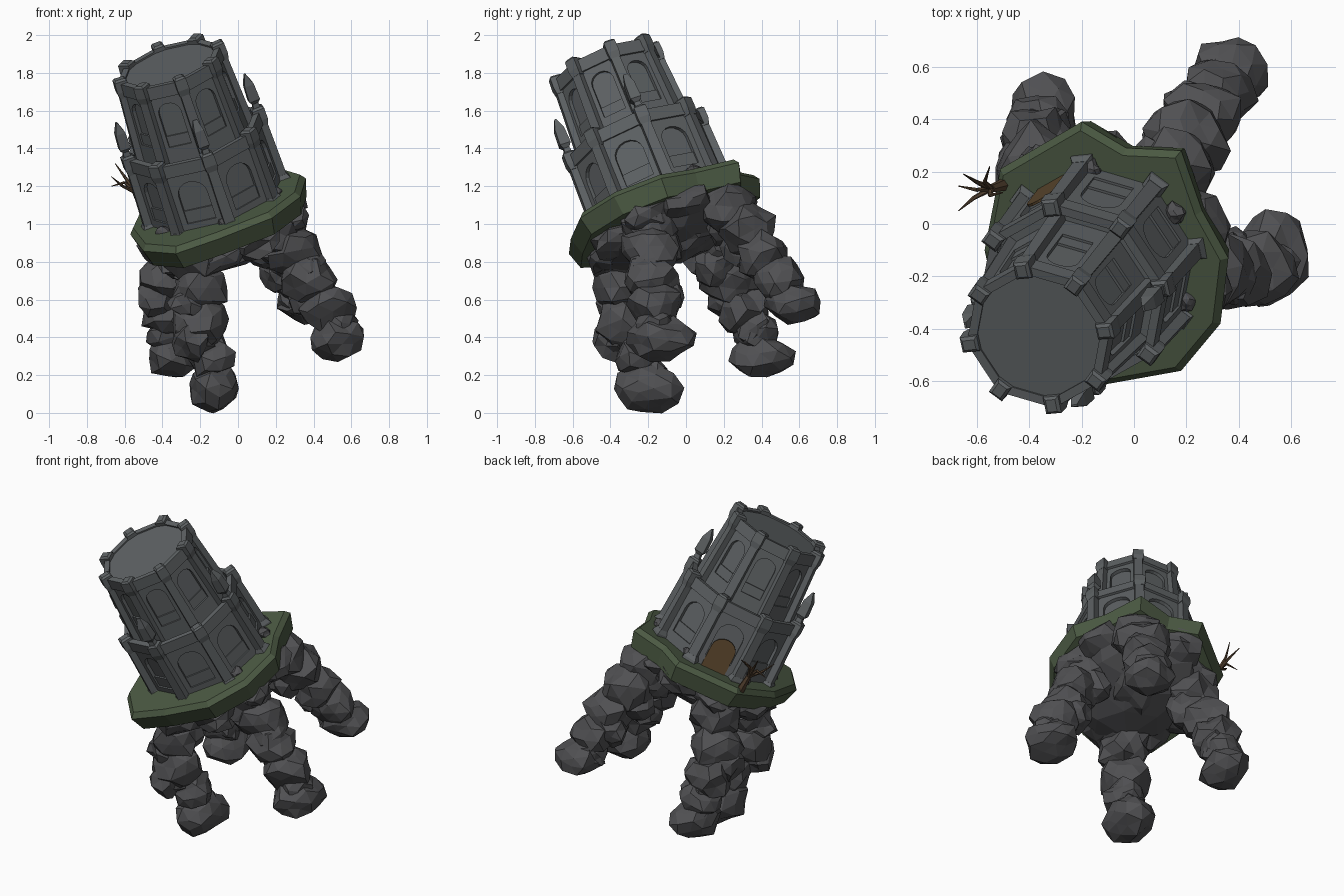
import bpy, bmesh, math, random
from mathutils import Vector, Matrix

if "Cube" in bpy.data.objects:
    bpy.data.objects.remove(bpy.data.objects["Cube"])

random.seed(7)
NORMAL = Vector((-0.297, -0.315, 0.90)).normalized()    # lean of the slab
AXIS = Vector((-0.297, -0.36, 0.88)).normalized()       # lean of the tower
BASE = Vector((-0.11, -0.12, 1.09))
UP = Vector((0, 0, 1))
TILT = Matrix.Translation(BASE) @ UP.rotation_difference(AXIS).to_matrix().to_4x4()
SIDES, TWIST = 8, math.radians(54)
STEP = 2 * math.pi / SIDES


def material(name, rgb):
    m = bpy.data.materials.new(name)
    m.diffuse_color = (*rgb, 1)
    m.use_nodes = True
    m.node_tree.nodes["Principled BSDF"].inputs["Base Color"].default_value = m.diffuse_color
    return m


STONE = material("stone", (0.11, 0.12, 0.125))
ROCK = material("rock", (0.08, 0.08, 0.085))
MOSS = material("moss", (0.07, 0.10, 0.055))
WOOD = material("wood", (0.09, 0.055, 0.03))


def finish(name, bm, mat, matrix=None):
    bmesh.ops.recalc_face_normals(bm, faces=bm.faces)
    me = bpy.data.meshes.new(name)
    bm.to_mesh(me)
    bm.free()
    me.materials.append(mat)
    ob = bpy.data.objects.new(name, me)
    if matrix:
        ob.matrix_world = matrix
    bpy.context.collection.objects.link(ob)
    return ob


def rock(bm, pos, size, jitter=0.2):
    r = bmesh.ops.create_icosphere(bm, subdivisions=2, radius=1)
    spin = Matrix.Rotation(random.uniform(0, 6.28), 3, Vector((random.random(), random.random(), 1)))
    for v in r["verts"]:
        c = spin @ v.co * random.uniform(1 - jitter, 1 + jitter * 0.8)
        v.co = Vector(pos) + Vector(c[i] * size[i] for i in range(3))


def frustum(bm, matrix, levels, n=4, turn=math.pi / 4):
    """Stacked rings of (z, half width x, half depth y); n=4 gives boxes."""
    k = 1 / math.cos(math.pi / 4) if n == 4 else 1
    rings = []
    for z, sx, sy in levels:
        rings.append([bm.verts.new(matrix @ Vector((sx * k * math.cos(turn + 2 * math.pi * i / n),
                      sy * k * math.sin(turn + 2 * math.pi * i / n), z))) for i in range(n)])
    for a, b in zip(rings, rings[1:]):
        for i in range(n):
            bm.faces.new((a[i], a[(i + 1) % n], b[(i + 1) % n], b[i]))
    bm.faces.new(rings[0][::-1])
    bm.faces.new(rings[-1])


def plate(bm, matrix, loops, depth):
    """Flat outline with optional hole, thickened along local z."""
    edges = []
    for pts in loops:
        vs = [bm.verts.new(matrix @ Vector((x, y, 0))) for x, y in pts]
        edges += [bm.edges.new((vs[i], vs[(i + 1) % len(vs)])) for i in range(len(vs))]
    f = [g for g in bmesh.ops.triangle_fill(bm, edges=edges, use_beauty=True)["geom"]
         if isinstance(g, bmesh.types.BMFace)]
    ext = bmesh.ops.extrude_face_region(bm, geom=f, use_keep_orig=True)["geom"]
    off = matrix.to_3x3() @ Vector((0, 0, depth))
    bmesh.ops.translate(bm, vec=off, verts=[g for g in ext if isinstance(g, bmesh.types.BMVert)])


def arch(w, y0, spring):
    top = [(w * math.cos(math.pi * i / 8), spring + w * 0.9 * math.sin(math.pi * i / 8)) for i in range(9)]
    return [(-w, y0), (w, y0)] + top


def wall_frame(k, r0, r1, z0, z1):
    """x along wall k, y up its slope, z outward; origin at wall foot."""
    a = TWIST + (k + 0.5) * STEP
    c = math.cos(STEP / 2)
    out = Vector((math.cos(a), math.sin(a), 0))
    x = Vector((-math.sin(a), math.cos(a), 0))
    y = (out * (r1 - r0) * c + Vector((0, 0, z1 - z0))).normalized()
    m = Matrix((x, y, x.cross(y))).transposed().to_4x4()
    return Matrix.Translation(out * r0 * c + Vector((0, 0, z0))) @ m


def corner_frame(k, r0, r1, z0, z1):
    """x outward, z up the leaning corner edge."""
    a = TWIST + k * STEP
    out = Vector((math.cos(a), math.sin(a), 0))
    z = (out * (r1 - r0) + Vector((0, 0, z1 - z0))).normalized()
    y = Vector((-math.sin(a), math.cos(a), 0))
    m = Matrix((y.cross(z), y, z)).transposed().to_4x4()
    return Matrix.Translation(out * r0 + Vector((0, 0, z0))) @ m


def tier(name, r0, r1, z0, z1, win, sill):
    # solid core, then arched wall plates with a sill and coping on every side
    bm = bmesh.new()
    frustum(bm, Matrix(), [(z0, r0 - .02, r0 - .02), (z1 - .03, r1 - .02, r1 - .02)], SIDES, TWIST)
    h = z1 - z0
    for k in range(SIDES):
        m = wall_frame(k, r0 - .02, r1 - .02, z0, z1)
        s0, s1 = r0 * math.sin(STEP / 2), r1 * math.sin(STEP / 2)
        plate(bm, m, [[(-s0, 0), (s0, 0), (s1, h), (-s1, h)], arch(*win)], .02)
        plate(bm, m, [[(-win[0], win[1]), (win[0], win[1]), (win[0], sill), (-win[0], sill)]], .01)
        plate(bm, m, [[(-s1 * .8, h - .06), (s1 * .8, h - .06), (s1 * .8, h + .01), (-s1 * .8, h + .01)]], .034)
    finish(name, bm, STONE, TILT)


tier("lower_tower_walls", .374, .364, -.05, .42, (.08, .13, .29), .2)
tier("upper_tower_walls", .305, .277, .36, .845, (.062, .14, .33), .2)

# tower roof floor
bm = bmesh.new()
frustum(bm, Matrix(), [(.80, .268, .268), (.845, .268, .268)], 16, TWIST)
finish("roof_floor", bm, STONE, TILT)

# corner buttresses with plinths, caps, merlons and three tall pinnacles
for tname, r0, r1, z0, z1, w in (("lower", .376, .368, -.05, .43, .03), ("upper", .30, .277, .38, .855, .028)):
    bm = bmesh.new()
    for k in range(SIDES):
        m = corner_frame(k, r0, r1, z0, z1)
        h = z1 - z0
        frustum(bm, m, [(0, .03, w), (h, .024, w * .85)])
        frustum(bm, m, [(h - .08, .026, w), (h - .045, .034, w * 1.15), (h + .015, .034, w * 1.1), (h + .025, .024, w * .7)])
        if tname == "lower":
            frustum(bm, m, [(0, .042, .042), (.075, .042, .042), (.1, .03, .03)])
            if k in (3, 5, 7):
                frustum(bm, m, [(h, .022, .022), (h + .05, .016, .016), (h + .07, .03, .03),
                                (h + .16, .026, .026), (h + .22, .004, .012)])
    finish(tname + "_buttresses", bm, STONE, TILT)

# wooden door on the back left wall
bm = bmesh.new()
plate(bm, wall_frame(1, .374, .364, -.05, .42), [arch(.075, .03, .2)], .01)
finish("door", bm, material("door_wood", (0.10, 0.06, 0.025)), TILT)

# mossy ground slab
rim = [(-.2, .39), (-.03, .29), (.18, .28), (.26, .05), (.36, -.13), (.33, -.38), (.18, -.56),
       (-.1, -.61), (-.33, -.62), (-.5, -.42), (-.57, -.1), (-.51, .21)]
bm = bmesh.new()
centre = Vector((-.1, -.1, 1.10))
rings = []
for scale, lift in ((.95, .03), (1, 0), (.94, -.10)):
    ring = []
    for x, y in rim:
        p = Vector((x, y, 1.10 + .33 * (x + .1) + .35 * (y + .1)))
        ring.append(bm.verts.new(centre + (p - centre) * scale + NORMAL * lift))
    rings.append(ring)
for a, b in zip(rings, rings[1:]):
    for i in range(len(rim)):
        j = (i + 1) % len(rim)
        bm.faces.new((a[i], a[j], b[j], b[i]))
bm.faces.new(rings[0])
bm.faces.new(rings[-1])
finish("moss_slab", bm, MOSS)

# rubble around the tower foot
bm = bmesh.new()
for i in range(6):
    a = i * 1.047 + .6
    rock(bm, (.36 * math.cos(a), .36 * math.sin(a), .03), (.045, .045, .04), .25)
finish("foot_rubble", bm, ROCK, TILT)

# rocky underside
bm = bmesh.new()
rock(bm, (0, 0, -.16), (.37, .37, .13), .12)
rock(bm, (.03, .03, -.22), (.18, .18, .10))
for i in range(9):
    a = i * 2 * math.pi / 9 + .3
    rock(bm, (.33 * math.cos(a), .33 * math.sin(a), -.13), (.15, .15, .09))
finish("rock_body", bm, ROCK, TILT)

# legs of stacked boulders, hip to foot: x, y, z, radius
legs = {
    "front_leg": [(-.22, -.36, .84, .16), (-.20, -.34, .67, .15), (-.20, -.33, .48, .155), (-.15, -.25, .30, .125)],
    "right_leg": [(.20, -.20, .97, .16), (.30, -.19, .86, .15), (.37, -.18, .71, .145), (.47, -.16, .56, .14)],
    "back_left_leg": [(-.33, .14, .87, .16), (-.37, .23, .70, .15), (-.37, .31, .54, .14), (-.36, .37, .41, .12)],
    "back_right_leg": [(.15, .22, 1.08, .15), (.20, .32, .97, .155), (.26, .41, .84, .145), (.32, .49, .70, .135)],
}
feet = {
    "front_leg": ((-.12, -.20, .13), (.14, .18, .13)),
    "right_leg": ((.53, -.13, .39), (.145, .185, .12)),
    "back_left_leg": ((-.35, .40, .30), (.135, .165, .12)),
    "back_right_leg": ((.36, .57, .58), (.145, .155, .11)),
}
for name, stack in legs.items():
    bm = bmesh.new()
    for x, y, z, r in stack:
        rock(bm, (x, y, z), (r * 1.04, r * 1.04, r * .95))
        a = random.uniform(0, 6.28)
        rock(bm, (x + .06 * math.cos(a), y + .06 * math.sin(a), z - .09), (r * .72,) * 3)
    rock(bm, *feet[name], .17)
    finish(name, bm, ROCK)

# bare tree at the slab's edge
bm = bmesh.new()


def limb(a, b, r0, r1):
    a, b = Vector(a), Vector(b)
    m = Matrix.Translation(a) @ UP.rotation_difference(b - a).to_matrix().to_4x4()
    frustum(bm, m, [(0, r0, r0), ((b - a).length, r1, r1)], 6, 0)


fork = (-.545, .135, 1.17)
limb((-.48, .155, 1.04), fork, .028, .016)
for mid, tip in (((-.60, .13, 1.22), (-.67, .145, 1.20)), ((-.57, .16, 1.24), (-.55, .22, 1.31)),
                 ((-.60, .16, 1.25), (-.65, .19, 1.32)), ((-.61, .10, 1.20), (-.67, .05, 1.25)),
                 ((-.55, .11, 1.21), (-.50, .12, 1.25))):
    limb(fork, mid, .012, .008)
    limb(mid, tip, .008, .002)
finish("bare_tree", bm, WOOD)
